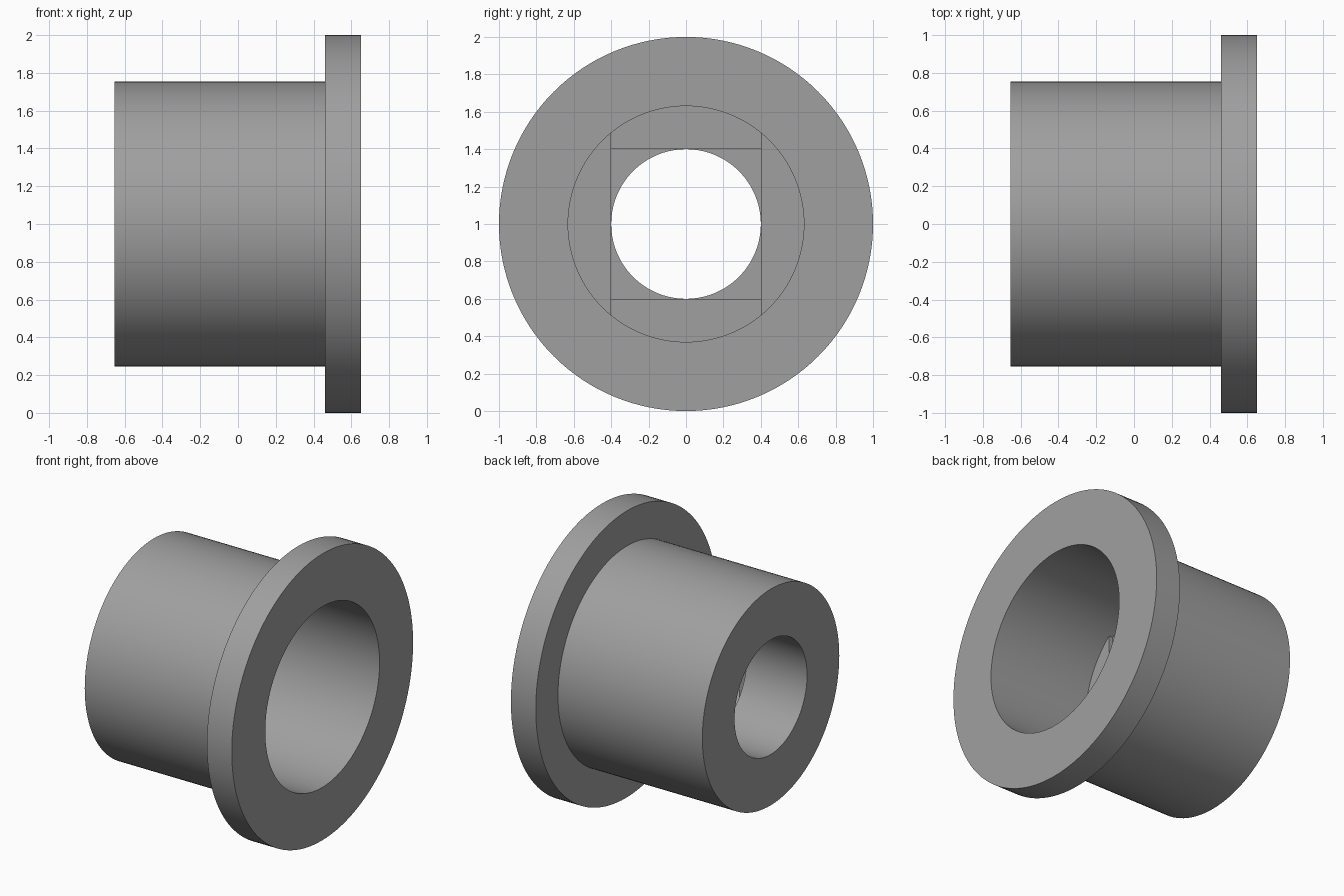
import bpy, bmesh, math

if "Cube" in bpy.data.objects:
    bpy.data.objects.remove(bpy.data.objects["Cube"])

N = 128                      # segments around the axis
LEFT, STEP, RIGHT = -0.655, 0.46, 0.652
FLOOR, LAYER = -0.13, 0.03   # counterbore floor and thin step depth
BORE, HOLE = 0.6305, 0.4


# Radius of each cross-section at angle a (a = 0 points along y)
def circle(r):
    return lambda a: r


def slot(a):
    return min(BORE, HOLE / max(abs(math.cos(a)), 1e-6))


def square(a):
    return HOLE / max(abs(math.cos(a)), abs(math.sin(a)))


# Closed chain of rings: outside of the tube and flange, then the stepped bore
rings = [
    (LEFT, circle(HOLE)), (LEFT, circle(0.755)),
    (STEP, circle(0.755)), (STEP, circle(1.0)),
    (RIGHT, circle(1.0)), (RIGHT, circle(BORE)),
    (FLOOR, circle(BORE)), (FLOOR, slot),
    (FLOOR - LAYER, slot), (FLOOR - LAYER, square),
    (FLOOR - 2 * LAYER, square), (FLOOR - 2 * LAYER, circle(HOLE)),
]

bm = bmesh.new()
loops = []
for x, radius in rings:
    loop = []
    for i in range(N):
        a = 2 * math.pi * i / N
        r = radius(a)
        loop.append(bm.verts.new((x, r * math.cos(a), 1 + r * math.sin(a))))
    loops.append(loop)
for k, p in enumerate(loops):
    q = loops[(k + 1) % len(loops)]
    for i in range(N):
        j = (i + 1) % N
        bm.faces.new((p[i], p[j], q[j], q[i]))

# Fuse the places where neighbouring cross-sections touch
bmesh.ops.remove_doubles(bm, verts=bm.verts, dist=1e-4)
bmesh.ops.dissolve_degenerate(bm, edges=bm.edges, dist=1e-5)
bmesh.ops.recalc_face_normals(bm, faces=bm.faces)

mesh = bpy.data.meshes.new("flanged_bushing")
bm.to_mesh(mesh)
bm.free()
grey = bpy.data.materials.new("grey")
grey.diffuse_color = (0.35, 0.35, 0.35, 1)
grey.use_nodes = True
grey.node_tree.nodes["Principled BSDF"].inputs["Base Color"].default_value = grey.diffuse_color
mesh.materials.append(grey)
bushing = bpy.data.objects.new("flanged_bushing", mesh)
bpy.context.collection.objects.link(bushing)

# Smooth round walls, sharp rims
bpy.context.view_layer.objects.active = bushing
bushing.select_set(True)
bpy.ops.object.shade_smooth_by_angle(angle=math.radians(30))
